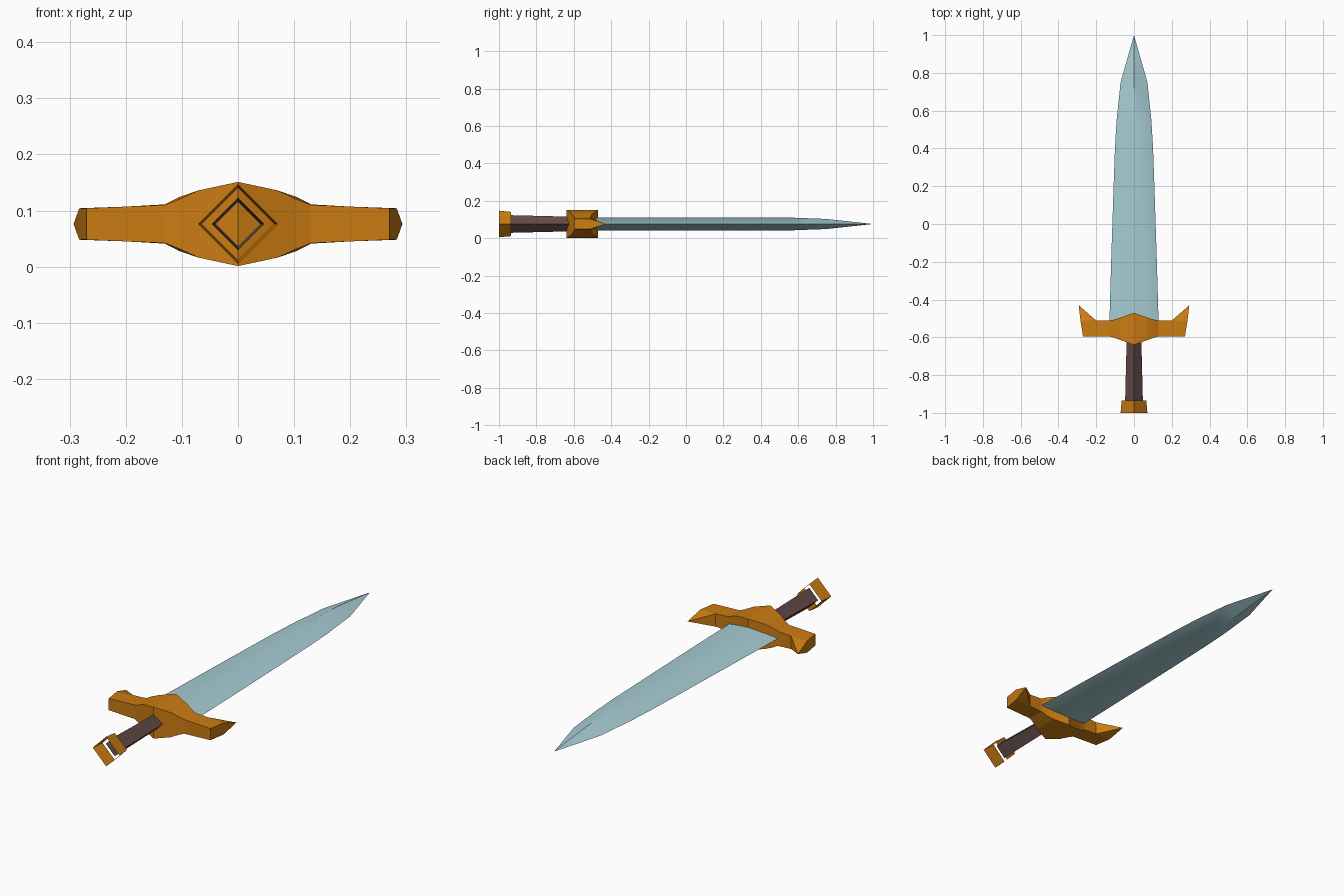
import bpy, bmesh
from mathutils import Vector

if "Cube" in bpy.data.objects:
    bpy.data.objects.remove(bpy.data.objects["Cube"])

Z0 = 0.076  # height of the sword's long axis


def material(name, color):
    m = bpy.data.materials.new(name)
    m.diffuse_color = (*color, 1)
    m.use_nodes = True
    m.node_tree.nodes["Principled BSDF"].inputs["Base Color"].default_value = m.diffuse_color
    return m


gold = material("golden orange", (0.60, 0.20, 0.006))
steel = material("pale blue steel", (0.38, 0.60, 0.65))
leather = material("dark brown leather", (0.125, 0.072, 0.064))


def finish(bm, name, mat, recalc=True):
    if recalc:
        bmesh.ops.recalc_face_normals(bm, faces=bm.faces[:])
    me = bpy.data.meshes.new(name)
    bm.to_mesh(me)
    bm.free()
    me.materials.append(mat)
    ob = bpy.data.objects.new(name, me)
    bpy.context.collection.objects.link(ob)
    return ob


def loft(bm, rings):
    """Bridge equal rings of points with quads; returns the vertex rings."""
    vr = [[bm.verts.new(p) for p in r] for r in rings]
    for a, b in zip(vr, vr[1:]):
        n = len(a)
        for i in range(n):
            j = (i + 1) % n
            bm.faces.new((a[i], a[j], b[j], b[i]))
    return vr


def diamond(y, w, h):
    return [(w, y, Z0), (0, y, Z0 + h), (-w, y, Z0), (0, y, Z0 - h)]


# Blade: diamond section narrowing to a point
bm = bmesh.new()
stations = [(-0.55, 0.131, 0.035), (-0.2, 0.121, 0.035), (0.2, 0.108, 0.035),
            (0.4, 0.101, 0.035), (0.55, 0.092, 0.0345), (0.75, 0.071, 0.027)]
rings = loft(bm, [diamond(*s) for s in stations])
tip = bm.verts.new((0, 1.0, Z0))
for i in range(4):
    bm.faces.new((rings[-1][i], rings[-1][(i + 1) % 4], tip))
bm.faces.new(rings[0])
blade = finish(bm, "blade", steel)
bpy.context.view_layer.objects.active = blade
blade.select_set(True)
bpy.ops.object.shade_smooth_by_angle(angle=0.7)
blade.select_set(False)

# Grip and pommel: open four-sided sleeves
for name, mat, ends in (
        ("grip", leather, [(-0.935, 0.047, 0.047), (-0.615, 0.039, 0.039)]),
        ("pommel", gold, [(-1.0, 0.071, 0.071), (-0.935, 0.065, 0.065)])):
    bm = bmesh.new()
    loft(bm, [diamond(*e) for e in ends])
    bm.normal_update()
    if bm.faces[:][0].normal.dot(Vector((1, 0, 1))) < 0:
        bmesh.ops.reverse_faces(bm, faces=bm.faces[:])
    finish(bm, name, mat, recalc=False)

# Guard: boxy sections along x: (x back, x front, y back, y front, z back, z front)
half = [(0.07, 0.07, -0.615, -0.495, 0.060, 0.060),
        (0.105, 0.105, -0.602, -0.506, 0.044, 0.048),
        (0.13, 0.13, -0.595, -0.511, 0.034, 0.035),
        (0.20, 0.20, -0.595, -0.511, 0.031, 0.031),
        (0.27, 0.283, -0.595, -0.514, 0.028, 0.028)]
sections = [(-a, -b, *r) for a, b, *r in reversed(half)]
sections += [(0, 0, -0.64, -0.47, 0.075, 0.075)] + half
bm = bmesh.new()
rings = loft(bm, [[(xb, yb, Z0 - zb), (xf, yf, Z0 - zf), (xf, yf, Z0 + zf), (xb, yb, Z0 + zb)]
                  for xb, xf, yb, yf, zb, zf in sections])
for r in (rings[0], rings[-1]):
    bm.faces.new(r)
# Pointed horns pulled from the outermost blade-side faces
for a, b, s in ((rings[0], rings[1], -1), (rings[-2], rings[-1], 1)):
    face = next(f for f in bm.faces if set(f.verts) == {a[1], a[2], b[1], b[2]})
    peak = bmesh.ops.poke(bm, faces=[face])["verts"][0]
    peak.co = (s * 0.293, -0.43, Z0)
finish(bm, "guard", gold)
